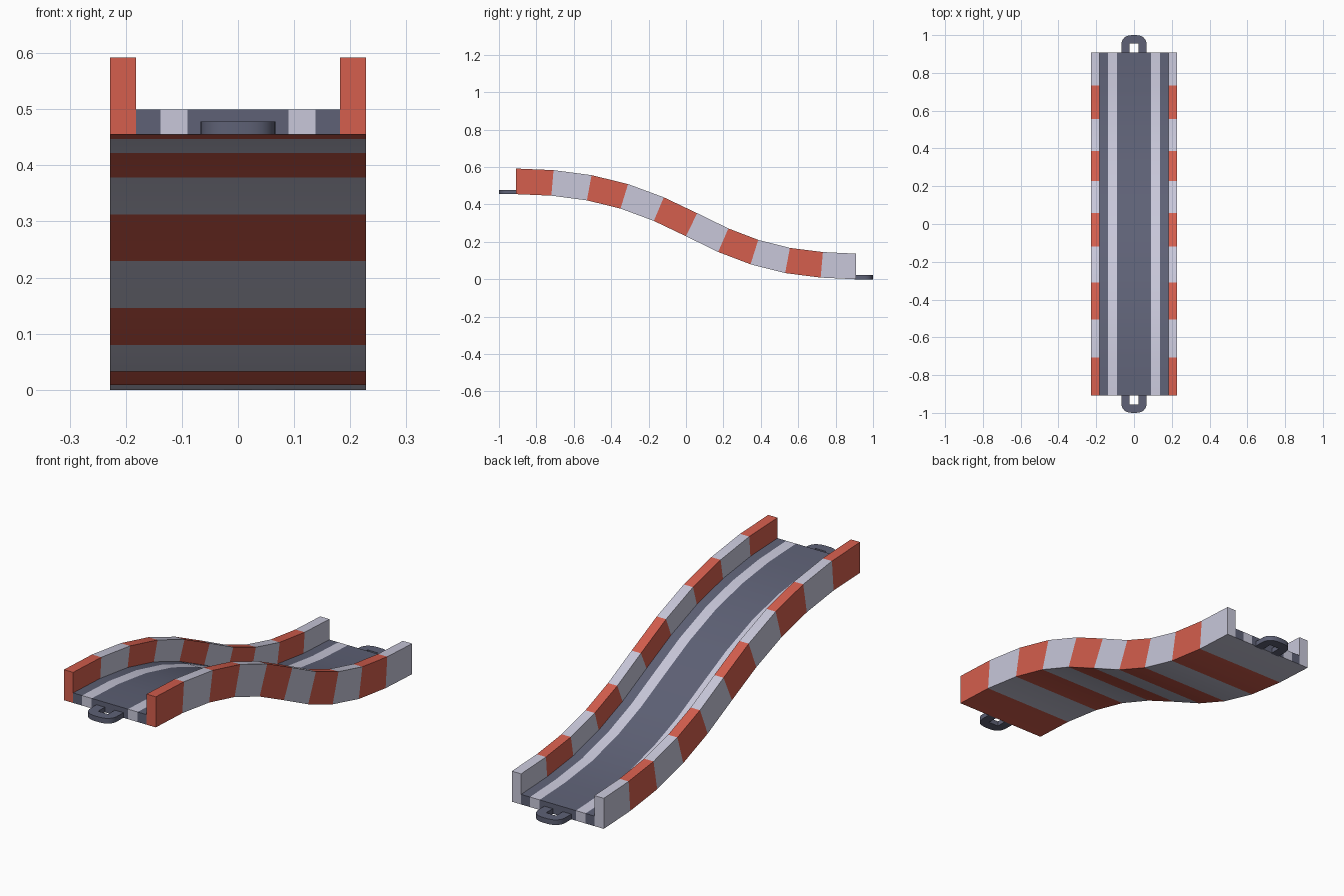
import bpy, bmesh, math
from mathutils import Vector

if "Cube" in bpy.data.objects:
    bpy.data.objects.remove(bpy.data.objects["Cube"])


def material(name, rgb):
    m = bpy.data.materials.new(name)
    m.diffuse_color = (*rgb, 1)
    m.use_nodes = True
    m.node_tree.nodes["Principled BSDF"].inputs["Base Color"].default_value = m.diffuse_color
    return m


SLATE = material("slate road", (0.112, 0.120, 0.180))
PALE = material("pale lilac", (0.58, 0.575, 0.70))
RED = material("barrier red", (0.66, 0.112, 0.075))


def finish(bm, name, mats):
    bmesh.ops.recalc_face_normals(bm, faces=bm.faces[:])
    mesh = bpy.data.meshes.new(name)
    bm.to_mesh(mesh)
    bm.free()
    for m in mats:
        mesh.materials.append(m)
    ob = bpy.data.objects.new(name, mesh)
    bpy.context.collection.objects.link(ob)
    bpy.ops.object.select_all(action='DESELECT')
    bpy.context.view_layer.objects.active = ob
    ob.select_set(True)
    bpy.ops.object.shade_smooth_by_angle(angle=math.radians(30))
    return ob


# underside path of the slope as (y, z)
path = [Vector(p) for p in (
    (-0.908, 0.455), (-0.72, 0.447), (-0.53, 0.422), (-0.35, 0.378),
    (-0.172, 0.312), (0, 0.230), (0.172, 0.146), (0.345, 0.080),
    (0.53, 0.033), (0.72, 0.009), (0.908, 0.0))]

# cross-section outline as (x, height): underside, then wall, road, wall
WALL, DECK = 0.137, 0.045
xs = [-0.228, -0.182, -0.138, -0.09, 0.09, 0.138, 0.182, 0.228]
section = [(x, 0) for x in xs] + [(xs[7], WALL), (xs[6], WALL)]
section += [(x, DECK) for x in reversed(xs[1:7])]
section += [(xs[1], WALL), (xs[0], WALL)]
N = len(section)
# outline edges that form the road top, with their colours
road_colour = {10: 0, 11: 1, 12: 0, 13: 1, 14: 0}

# track slope: sweep of the section, barriers alternate red and pale
bm = bmesh.new()
rings = []
for i, p in enumerate(path):
    normal = Vector((0, 1))
    if 0 < i < len(path) - 1:
        d = path[i + 1] - path[i - 1]
        normal = Vector((-d.y, d.x)).normalized()
    rings.append([bm.verts.new((x, p.x + normal.x * h, p.y + normal.y * h))
                  for x, h in section])
for s in range(len(path) - 1):
    a, b = rings[s], rings[s + 1]
    for k in range(N):
        n = (k + 1) % N
        f = bm.faces.new((a[k], a[n], b[n], b[k]))
        f.material_index = road_colour.get(k, 2 if s % 2 == 0 else 1)

# end caps: barrier ends and the road strips
for ring, wall_mat in ((rings[0], 2), (rings[-1], 1)):
    caps = [((0, 1, 15, 16, 17), wall_mat), ((6, 7, 8, 9, 10), wall_mat)]
    caps += [((j, j + 1, 15 - j, 16 - j), (j + 1) % 2) for j in range(1, 6)]
    for ids, mat in caps:
        bm.faces.new([ring[q] for q in ids]).material_index = mat
finish(bm, "track_slope", [SLATE, PALE, RED])


# coupling loops: rounded U-shaped bars at both ends
def coupling(name, side, z0):
    outer, inner = [(0.067, 0.90)], [(0.025, 0.90)]
    steps = 16
    for i in range(steps + 1):
        t = math.pi * i / steps
        c, s = math.cos(t), math.sin(t)
        outer.append((0.067 * math.copysign(abs(c) ** 0.75, c),
                      0.94 + 0.06 * s ** 0.75 if s > 1e-6 else 0.94))
        # square inner opening traced by the same angle
        k = 1 / max(abs(c), abs(s))
        inner.append((0.025 * c * k, 0.93 + 0.025 * s * k))
    outer.append((-0.067, 0.90))
    inner.append((-0.025, 0.90))
    bm = bmesh.new()
    rows = [[bm.verts.new((x, side * y, z)) for x, y in pts]
            for pts, z in ((outer, z0), (outer, z0 + 0.023),
                           (inner, z0 + 0.023), (inner, z0))]
    for i in range(len(outer) - 1):
        for r in range(4):
            q = rows[(r + 1) % 4]
            bm.faces.new((rows[r][i], rows[r][i + 1], q[i + 1], q[i]))
    for i in (0, -1):
        bm.faces.new([r[i] for r in rows])
    finish(bm, name, [SLATE])


coupling("upper_coupling", -1, 0.455)
coupling("lower_coupling", 1, 0.0)
